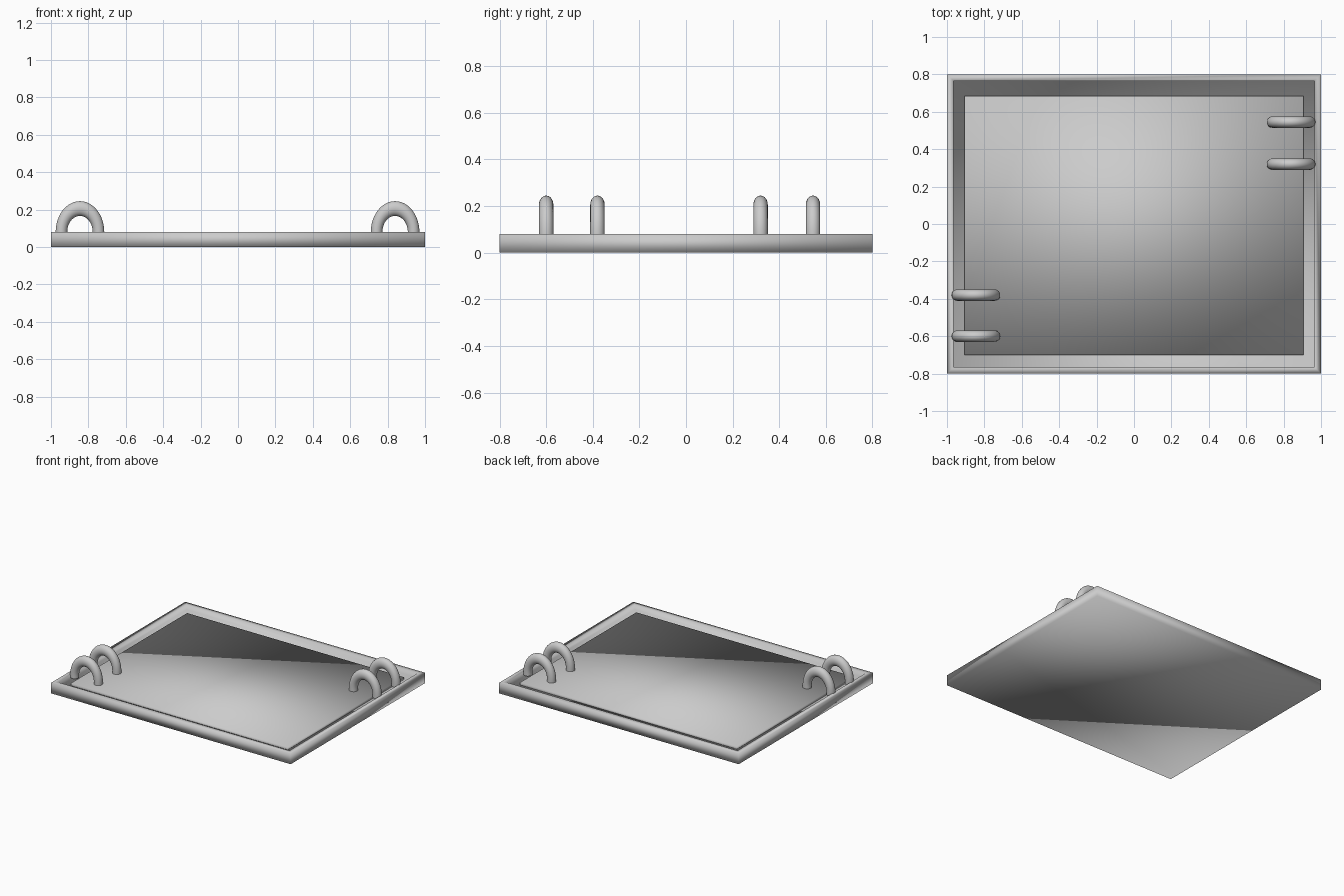
import bpy, bmesh, math
from mathutils import Matrix, Vector

cube = bpy.data.objects.get("Cube")
if cube:
    bpy.data.objects.remove(cube, do_unlink=True)

# Single grey material
grey = bpy.data.materials.new("plain_grey")
grey.use_nodes = True
color = (0.6, 0.6, 0.6, 1)
grey.diffuse_color = color
grey.node_tree.nodes["Principled BSDF"].inputs["Base Color"].default_value = color


def finish(bm, name):
    """Turn a bmesh into a fully smooth object."""
    bmesh.ops.recalc_face_normals(bm, faces=bm.faces)
    for f in bm.faces:
        f.smooth = True
    mesh = bpy.data.meshes.new(name)
    bm.to_mesh(mesh)
    bm.free()
    mesh.materials.append(grey)
    obj = bpy.data.objects.new(name, mesh)
    bpy.context.collection.objects.link(obj)
    return obj


def box(size, low, high, y=0):
    bm = bmesh.new()
    bmesh.ops.create_cube(bm, size=1)
    bmesh.ops.scale(bm, vec=(size[0], size[1], high - low), verts=bm.verts)
    bmesh.ops.translate(bm, vec=(0, y, (low + high) / 2), verts=bm.verts)
    return bm


# Tray base with raised rim
bm = box((2, 1.6), 0, 0.08)
top = max(bm.faces, key=lambda f: f.calc_center_median().z)
bmesh.ops.inset_region(bm, faces=[top], thickness=0.05)
floor = bmesh.ops.extrude_discrete_faces(bm, faces=[top])["faces"][0]
bmesh.ops.translate(bm, vec=(0, 0, -0.035), verts=floor.verts)
finish(bm, "tray_base")

# Panel lying in the recess
finish(box((1.81, 1.385), 0.03, 0.064, -0.007), "tray_panel")


def handle(name, x, y):
    """Half ring, stretched upward, with short feet."""
    bm = bmesh.new()
    ring = bmesh.ops.create_circle(bm, segments=20, radius=0.031)["verts"]
    bmesh.ops.translate(bm, vec=(0.099, 0, 0), verts=ring)
    bmesh.ops.spin(bm, geom=bm.verts[:] + bm.edges[:], cent=(0, 0, 0),
                   axis=(0, -1, 0), angle=math.pi, steps=24)
    bmesh.ops.scale(bm, vec=(1, 1, 1.27), verts=bm.verts)
    ends = [e for e in bm.edges if e.is_boundary]
    feet = bmesh.ops.extrude_edge_only(bm, edges=ends)["geom"]
    bmesh.ops.translate(bm, vec=(0, 0, -0.018),
                        verts=[g for g in feet if isinstance(g, bmesh.types.BMVert)])
    bmesh.ops.translate(bm, vec=(x, y, 0.08), verts=bm.verts)
    finish(bm, name)


# Pairs of handles at opposite corners
for name, x, y in (("right_front_handle", -0.845, -0.6),
                   ("right_inner_handle", -0.845, -0.38),
                   ("left_inner_handle", 0.84, 0.32),
                   ("left_back_handle", 0.84, 0.545)):
    handle(name, x, y)
